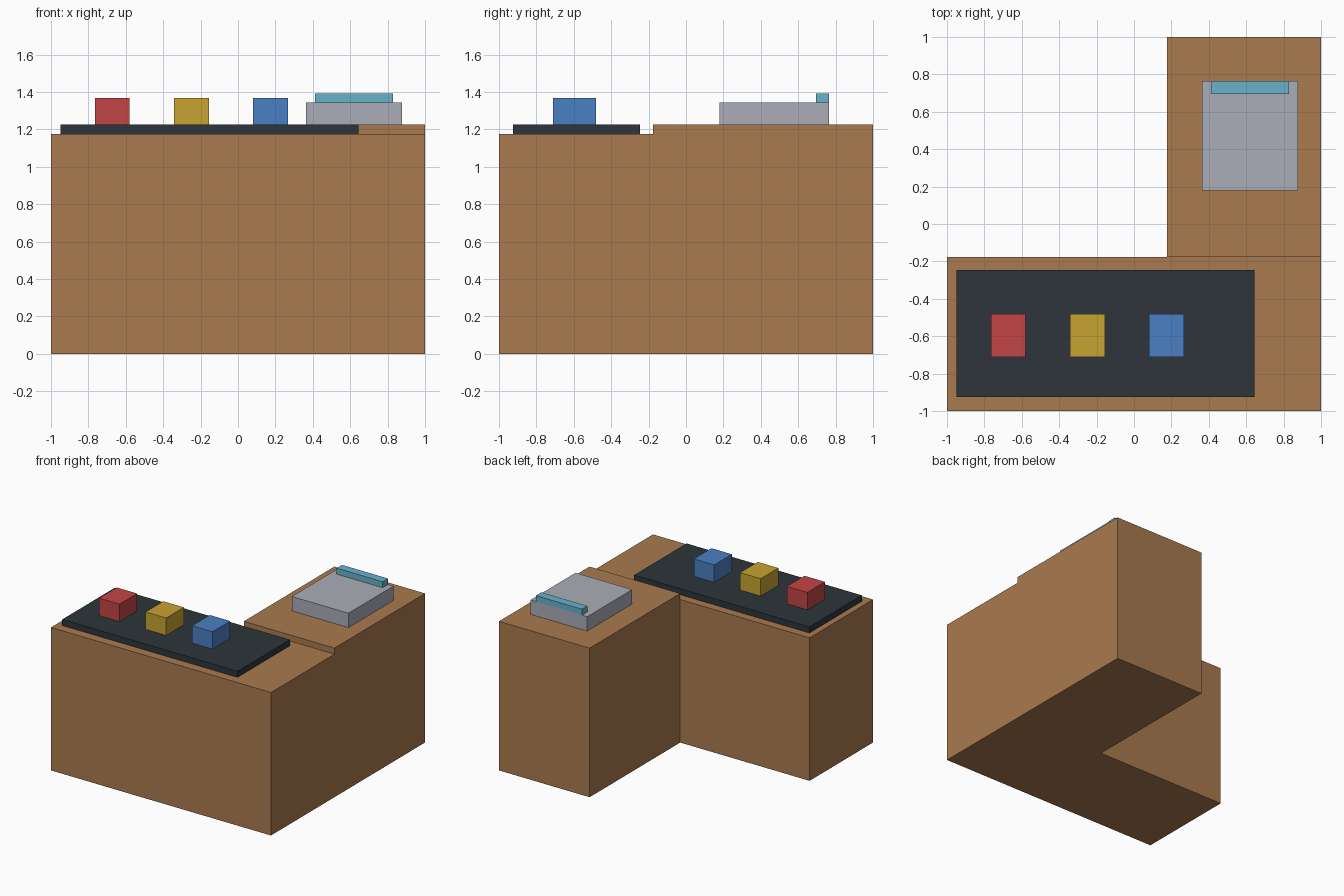
import bpy
import bmesh
from mathutils import Vector

cube = bpy.data.objects.get("Cube")
if cube:
    bpy.data.objects.remove(cube, do_unlink=True)


def material(name, color):
    mat = bpy.data.materials.new(name)
    mat.use_nodes = True
    rgba = (*color, 1)
    mat.diffuse_color = rgba
    mat.node_tree.nodes["Principled BSDF"].inputs["Base Color"].default_value = rgba
    return mat


def box(name, low, high, mat):
    """Axis-aligned box between two opposite corners."""
    low, high = Vector(low), Vector(high)
    bm = bmesh.new()
    bmesh.ops.create_cube(bm, size=1)
    bmesh.ops.scale(bm, vec=high - low, verts=bm.verts)
    mesh = bpy.data.meshes.new(name)
    bm.to_mesh(mesh)
    bm.free()
    mesh.materials.append(mat)
    obj = bpy.data.objects.new(name, mesh)
    obj.location = (low + high) / 2
    bpy.context.collection.objects.link(obj)
    return obj


wood = material("brown wood", (0.40, 0.195, 0.077))
charcoal = material("charcoal", (0.026, 0.036, 0.043))
grey = material("light grey", (0.41, 0.42, 0.48))
cyan = material("pale cyan", (0.138, 0.445, 0.60))
red = material("red", (0.55, 0.06, 0.06))
yellow = material("mustard yellow", (0.58, 0.37, 0.032))
blue = material("blue", (0.07, 0.216, 0.55))

# L-shaped counter: long front section and slightly taller side section
front_top, deck, seam = 1.175, 1.225, -0.176
box("front_counter", (-1, -1, 0), (1, seam, front_top), wood)
box("side_counter", (0.176, seam, 0), (1, 1, deck), wood)

# Dark mat with a row of display blocks
box("counter_mat", (-0.95, -0.925, front_top), (0.643, -0.245, deck), charcoal)
for name, x, mat in (("red_block", -0.672, red),
                     ("yellow_block", -0.248, yellow),
                     ("blue_block", 0.174, blue)):
    box(name, (x - 0.093, -0.711, deck), (x + 0.093, -0.482, 1.368), mat)

# Register with a display strip along its rear edge
register_top = 1.343
box("register_body", (0.363, 0.18, deck), (0.878, 0.764, register_top), grey)
box("register_display", (0.411, 0.694, register_top), (0.829, 0.764, 1.392), cyan)
